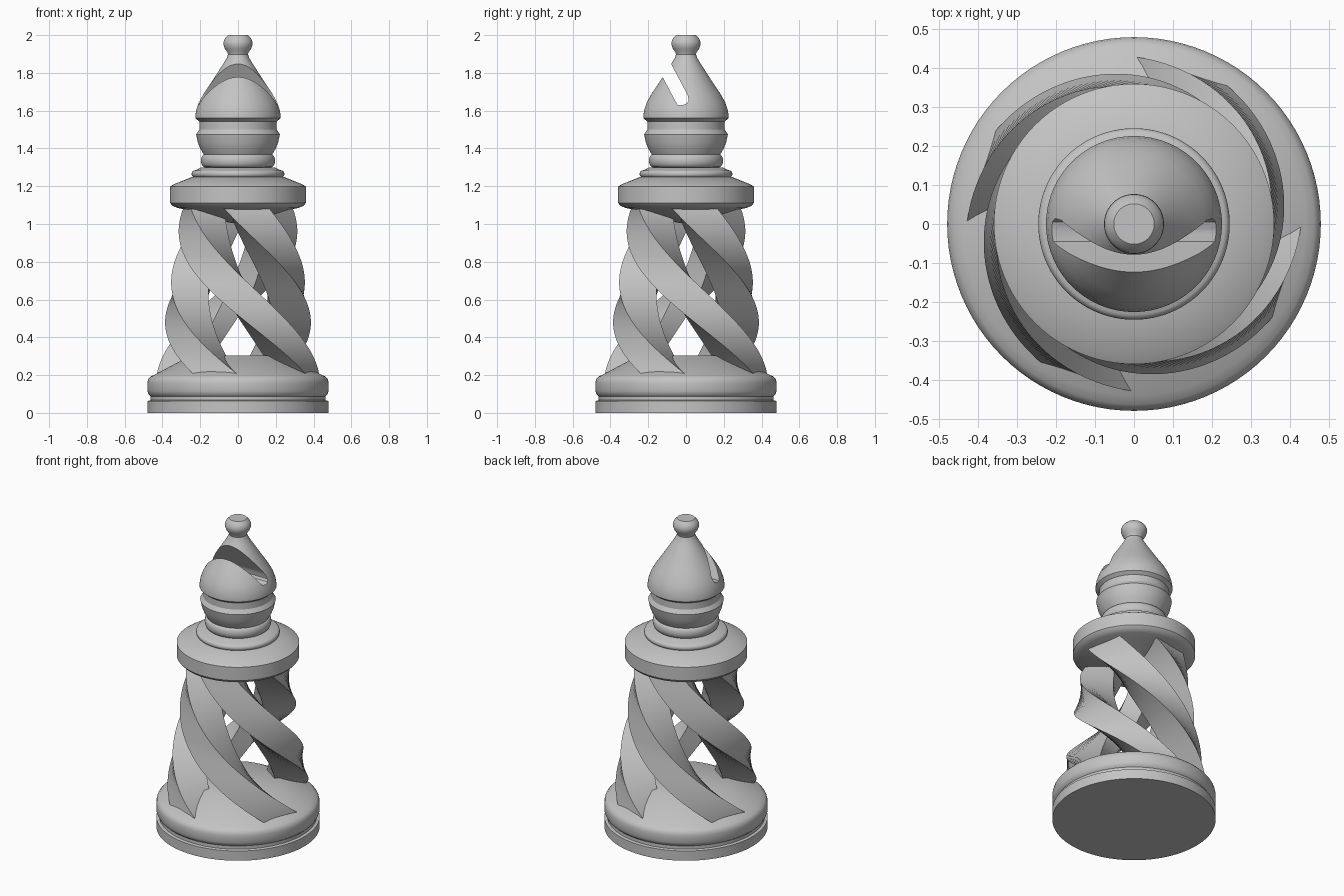
import bpy, bmesh, math
from mathutils import Vector

cube = bpy.data.objects.get("Cube")
if cube:
    bpy.data.objects.remove(cube, do_unlink=True)

grey = bpy.data.materials.new("plain_grey")
grey.use_nodes = True
grey.diffuse_color = (0.55, 0.55, 0.55, 1)
grey.node_tree.nodes["Principled BSDF"].inputs["Base Color"].default_value = grey.diffuse_color


def smooth(obj):
    bpy.ops.object.select_all(action='DESELECT')
    obj.select_set(True)
    bpy.context.view_layer.objects.active = obj
    bpy.ops.object.shade_smooth_by_angle(angle=math.radians(30))


def finish(name, bm):
    bmesh.ops.recalc_face_normals(bm, faces=bm.faces[:])
    mesh = bpy.data.meshes.new(name)
    bm.to_mesh(mesh)
    bm.free()
    mesh.materials.append(grey)
    obj = bpy.data.objects.new(name, mesh)
    bpy.context.collection.objects.link(obj)
    smooth(obj)
    return obj


def lathe(name, profile, steps=96):
    """Turn a (radius, height) profile around z."""
    bm = bmesh.new()
    verts = [bm.verts.new((r, 0, z)) for r, z in profile]
    edges = [bm.edges.new(pair) for pair in zip(verts, verts[1:])]
    bmesh.ops.spin(bm, geom=verts + edges, axis=(0, 0, 1), cent=(0, 0, 0),
                   angle=math.tau, steps=steps)
    bmesh.ops.remove_doubles(bm, verts=bm.verts[:], dist=0.0001)
    return finish(name, bm)


def bulge(r, z0, z1, depth, n=8):
    """Half-round moulding between two heights, standing out by depth."""
    return [(r + depth * math.sin(math.pi * i / n),
             (z0 + z1) / 2 - (z1 - z0) / 2 * math.cos(math.pi * i / n)) for i in range(n + 1)]


# Foot: plinth, groove, rounded rim and sloping top
lathe("base", [(0, 0), (.48, 0), (.48, .063), (.463, .067), (.463, .088),
               (.473, .097), (.48, .115), (.48, .16), (.476, .178), (.463, .193),
               (.44, .203), (.25, .305), (0, .305)])

# Wide collar above the strands, shallow cone underneath
lathe("collar", [(0, 1.0), (.06, 1.01), (.27, 1.075), (.32, 1.085), (.345, 1.095), (.36, 1.112),
                 (.36, 1.198), (.34, 1.21), (.24, 1.25), (0, 1.25)])
lathe("collar_ring", [(0, 1.25)] + bulge(.225, 1.245, 1.285, .021) + [(.195, 1.3), (0, 1.3)])
lathe("neck_ring", [(0, 1.29)] + bulge(.175, 1.3, 1.37, .021) + [(0, 1.37)])
lathe("cup", [(0, 1.36), (.18, 1.365), (.2, 1.4), (.212, 1.43), (.222, 1.475),
              (.207, 1.497), (.205, 1.5), (.205, 1.545), (0, 1.545)])

# Mitre head with its knob
head = lathe("head", [(0, 1.54), (.205, 1.543), (.226, 1.56), (.226, 1.572), (.221, 1.605), (.207, 1.645),
                      (.182, 1.69), (.148, 1.74), (.109, 1.8), (.077, 1.85),
                      (.059, 1.88), (.053, 1.897), (.057, 1.911), (.069, 1.927), (.077, 1.95),
                      (.076, 1.965), (.069, 1.983), (.052, 2), (0, 2)])

# Slanted slot cut across the front of the head
bm = bmesh.new()
slot = [(-.045, 1.63), (-.015, 1.631), (.005, 1.638), (.014, 1.652), (.01, 1.68),
        (-.126, 1.936), (-.21, 1.94)]
face = bm.faces.new([bm.verts.new((-.4, y, z)) for y, z in slot])
side = bmesh.ops.extrude_face_region(bm, geom=[face])["geom"]
bmesh.ops.translate(bm, vec=(.8, 0, 0), verts=[v for v in side if isinstance(v, bmesh.types.BMVert)])
cutter = finish("slot_cutter", bm)
cutter.hide_render = True
cut = head.modifiers.new("slot", 'BOOLEAN')
cut.operation, cut.object, cut.solver = 'DIFFERENCE', cutter, 'EXACT'
bpy.context.view_layer.objects.active = head
bpy.ops.object.modifier_apply(modifier="slot")
bpy.data.objects.remove(cutter, do_unlink=True)
smooth(head)


def section(z, turn):
    """Deep wedge-shaped bar: flat outer face, narrower back."""
    radius = .43 - .148 * (z - .2)
    mid = turn + math.radians(-16 - 175 * (z - .2))
    width, depth, back = .122, .19, .064
    front = math.sqrt(radius ** 2 - width ** 2)
    out = Vector((math.cos(mid), math.sin(mid), 0))
    along = Vector((-out.y, out.x, 0))
    corners = [(front, -width), (front, width), (front - depth, back), (front - depth, -back)]
    return [out * d + along * w + Vector((0, 0, z)) for d, w in corners]


# Four twisted strands
for k, place in enumerate(("left", "back", "right", "front")):
    bm = bmesh.new()
    rows = 64
    rings = [[bm.verts.new(p) for p in section(.18 + .92 * i / rows, k * math.pi / 2)]
             for i in range(rows + 1)]
    for low, high in zip(rings, rings[1:]):
        for j in range(len(low)):
            n = (j + 1) % len(low)
            bm.faces.new((low[j], low[n], high[n], high[j]))
    bm.faces.new(rings[0])
    bm.faces.new(rings[-1])
    finish(place + "_strand", bm)
